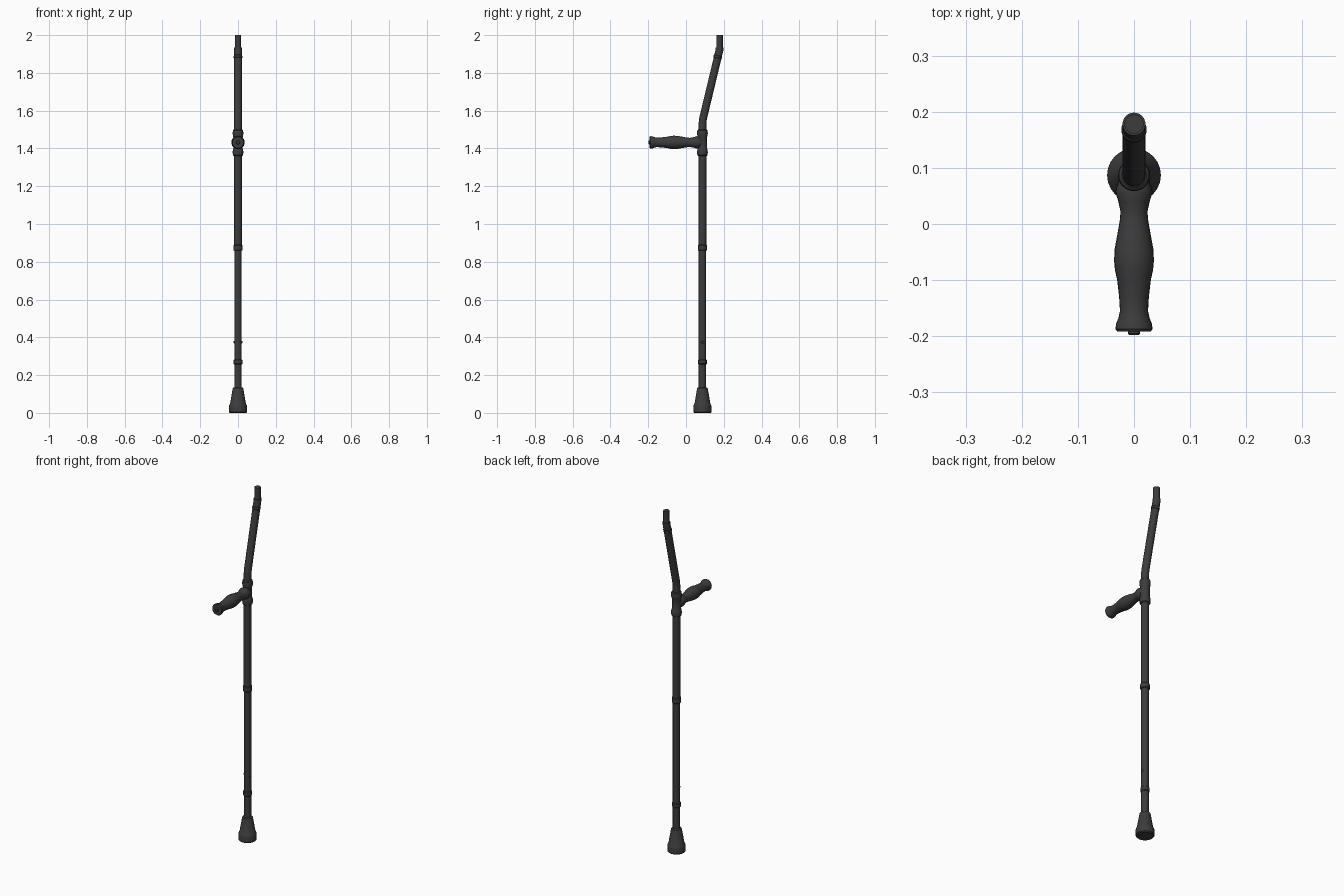
import bpy, bmesh, math
from mathutils import Vector

if "Cube" in bpy.data.objects:
    bpy.data.objects.remove(bpy.data.objects["Cube"])

SHAFT_Y = 0.087
SIDES = 24


def sweep(name, stations):
    """Skin circular rings along a path in the x = 0 plane.
    Each station is (y, z, radius, tilt); tilt 0 points the path up, pi/2 points it to -y."""
    bm = bmesh.new()
    rings = []
    for y, z, r, tilt in stations:
        side = Vector((0, math.cos(tilt), math.sin(tilt)))
        ring = []
        for i in range(SIDES):
            a = 2 * math.pi * i / SIDES
            ring.append(bm.verts.new(Vector((0, y, z)) + r * (math.cos(a) * Vector((1, 0, 0)) + math.sin(a) * side)))
        rings.append(ring)
    for lo, hi in zip(rings, rings[1:]):
        for i in range(SIDES):
            j = (i + 1) % SIDES
            bm.faces.new((lo[i], lo[j], hi[j], hi[i]))
    bm.faces.new(rings[0][::-1])
    bm.faces.new(rings[-1])
    bmesh.ops.recalc_face_normals(bm, faces=bm.faces)
    mesh = bpy.data.meshes.new(name)
    bm.to_mesh(mesh)
    bm.free()
    obj = bpy.data.objects.new(name, mesh)
    bpy.context.collection.objects.link(obj)
    mesh.materials.append(dark)
    bpy.ops.object.select_all(action='DESELECT')
    obj.select_set(True)
    bpy.context.view_layer.objects.active = obj
    bpy.ops.object.shade_smooth_by_angle(angle=math.radians(35))
    return obj


def upright(name, profile, y=SHAFT_Y):
    return sweep(name, [(y, z, r, 0) for r, z in profile])


def ring(name, z, r, height):
    h = height / 2
    return upright(name, [(r - .003, z - h), (r, z - h + .004), (r, z + h - .004), (r - .003, z + h)])


dark = bpy.data.materials.new("dark_grey")
dark.diffuse_color = (0.045, 0.045, 0.045, 1)
dark.use_nodes = True
dark.node_tree.nodes["Principled BSDF"].inputs["Base Color"].default_value = dark.diffuse_color

# Rubber foot
upright("rubber_foot", [(.044, 0), (.048, .004), (.048, .034), (.046, .042), (.042, .048),
                        (.029, .125), (.027, .132), (.022, .135)])

# Straight telescoping shaft
upright("lower_tube", [(.0195, .12), (.0195, .88)])
upright("main_tube", [(.021, .87), (.021, 1.40)])
ring("lower_clip", .27, .0235, .026)
ring("middle_clip", .875, .0245, .032)

# Height adjustment buttons on both sides
for s in (-1, 1):
    bpy.ops.mesh.primitive_uv_sphere_add(segments=12, ring_count=8, radius=.007,
                                         location=(s * .0175, SHAFT_Y, .375))
    button = bpy.context.object
    button.name = "adjustment_button"
    button.data.materials.append(dark)
    bpy.ops.object.shade_smooth_by_angle()

# Bent upper tube
lean = -math.atan2(.091, .37)
sweep("upper_tube", [
    (SHAFT_Y, 1.40, .0205, 0), (SHAFT_Y, 1.53, .0205, 0),
    (SHAFT_Y + .002, 1.55, .0205, lean / 2), (SHAFT_Y + .006, 1.57, .0205, lean),
    (.1735, 1.905, .0205, lean), (.177, 1.92, .0205, lean / 2), (.178, 1.935, .0205, 0)])
upright("top_tip", [(.017, 1.92), (.017, 2.0)], y=.178)
sweep("upper_clip", [(SHAFT_Y + .081 + d * .24, 1.885 + d, r, lean)
                     for d, r in ((-.008, .02), (-.005, .0225), (.005, .0225), (.008, .02))])

# Handle clamp with flared ends
upright("handle_clamp", [(.022, 1.36), (.027, 1.364), (.0285, 1.38), (.027, 1.394), (.0245, 1.40),
                         (.0245, 1.46), (.027, 1.466), (.0285, 1.48), (.027, 1.496), (.022, 1.50)])

# Contoured hand grip pointing forward
grip = [(.10, .020), (.062, .032), (.057, .033), (.040, .028), (.022, .024), (.005, .0255),
        (-.02, .030), (-.045, .0345), (-.065, .0355), (-.082, .034), (-.10, .030), (-.13, .0265),
        (-.155, .025), (-.168, .028), (-.178, .032), (-.187, .033), (-.192, .030)]
sweep("hand_grip", [(y, 1.432, r, math.pi / 2) for y, r in grip])
sweep("grip_end_cap", [(y, 1.432, r, math.pi / 2)
                       for y, r in ((-.185, .011), (-.195, .011), (-.198, .008))])
